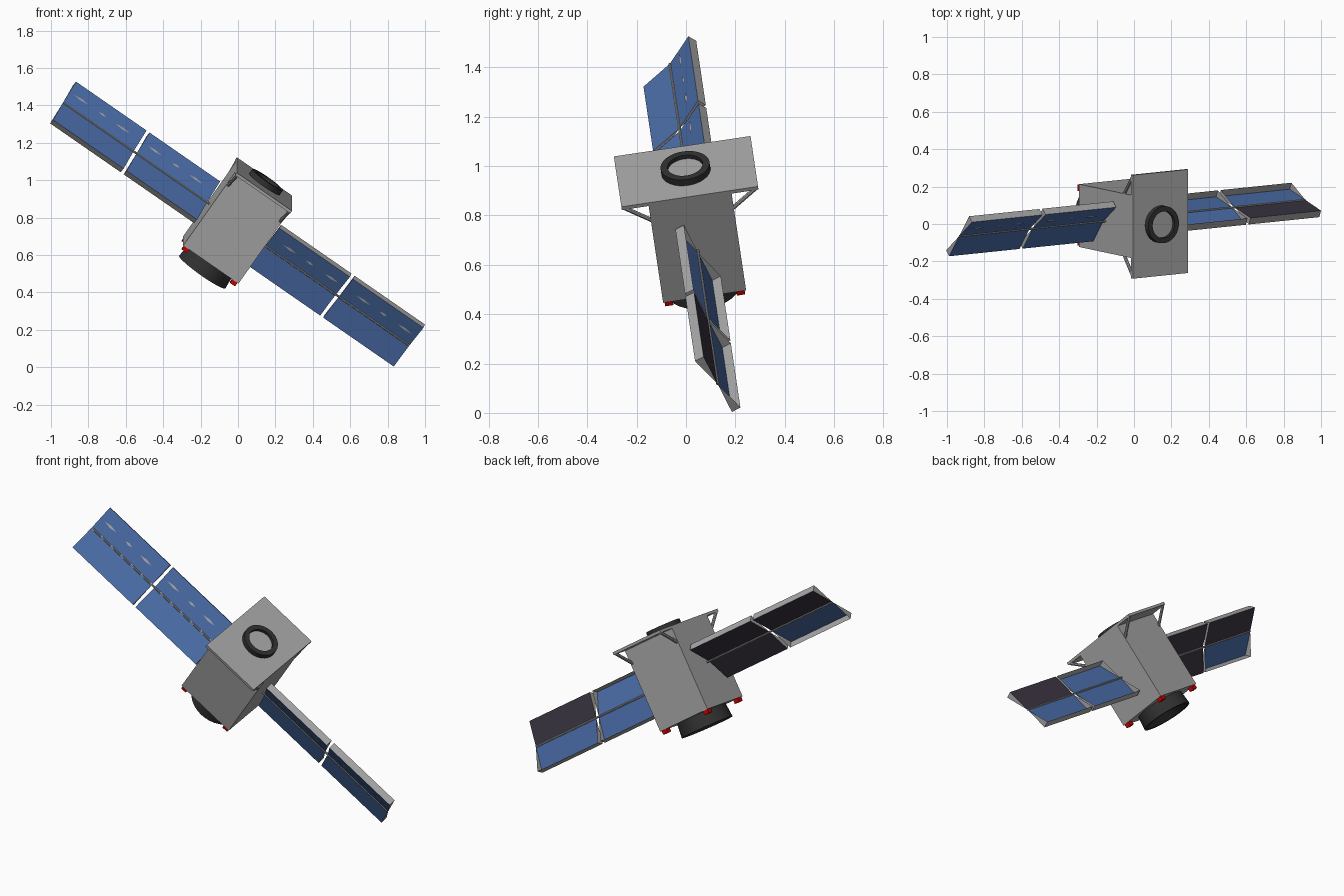
import bpy, bmesh, math
from mathutils import Matrix, Vector

if "Cube" in bpy.data.objects:
    bpy.data.objects.remove(bpy.data.objects["Cube"])

# Whole craft is built upright around its centre, then tilted
TILT = (Matrix.Translation((-0.002, 0.03, 0.776))
        @ Matrix.Rotation(math.radians(8.5), 4, 'X')
        @ Matrix.Rotation(math.radians(35), 4, 'Y'))


def material(name, rgb):
    m = bpy.data.materials.new(name)
    m.diffuse_color = (*rgb, 1)
    m.use_nodes = True
    m.node_tree.nodes["Principled BSDF"].inputs["Base Color"].default_value = m.diffuse_color
    return m


GRAY = material("hull gray", (0.38, 0.38, 0.38))
BLUE = material("cell blue", (0.07, 0.155, 0.40))
DARK = material("panel back dark", (0.045, 0.037, 0.055))
BLACK = material("nozzle black", (0.03, 0.03, 0.03))
RED = material("thruster red", (0.6, 0.0, 0.0))


def finish(name, bm, mats, smooth=False):
    me = bpy.data.meshes.new(name)
    bm.to_mesh(me)
    bm.free()
    for m in mats:
        me.materials.append(m)
    ob = bpy.data.objects.new(name, me)
    bpy.context.collection.objects.link(ob)
    ob.matrix_world = TILT
    if smooth:
        bpy.ops.object.select_all(action='DESELECT')
        ob.select_set(True)
        bpy.context.view_layer.objects.active = ob
        bpy.ops.object.shade_smooth_by_angle(angle=math.radians(35))
    return ob


def box(name, centre, size, mat):
    bm = bmesh.new()
    bmesh.ops.create_cube(bm, size=1, matrix=Matrix.Translation(centre) @ Matrix.Diagonal((*size, 1)))
    return finish(name, bm, [mat])


def rod(name, a, b, r, mat):
    a, b = Vector(a), Vector(b)
    rot = (b - a).to_track_quat('Z', 'Y').to_matrix().to_4x4()
    bm = bmesh.new()
    bmesh.ops.create_cone(bm, cap_ends=True, segments=8, radius1=r, radius2=r,
                          depth=(b - a).length, matrix=Matrix.Translation((a + b) / 2) @ rot)
    return finish(name, bm, [mat])


def lathe(name, profile, mat, n=32):
    bm = bmesh.new()
    rings = []
    for r, z in profile:
        rings.append([bm.verts.new((r * math.cos(2 * math.pi * i / n),
                                    r * math.sin(2 * math.pi * i / n), z)) for i in range(n)])
    for p, q in zip(rings, rings[1:]):
        for i in range(n):
            j = (i + 1) % n
            bm.faces.new((p[i], p[j], q[j], q[i]))
    for ring in (rings[0], rings[-1]):
        bm.faces.new(ring)
    bmesh.ops.recalc_face_normals(bm, faces=bm.faces)
    return finish(name, bm, [mat], True)


# Hull with thin top deck overhanging front and back
box("hull", (0, 0, 0), (0.36, 0.34, 0.50), GRAY)
for s, side in ((-1, "front"), (1, "back")):
    box(side + "_deck_flap", (0, s * 0.224, 0.242), (0.36, 0.112, 0.016), GRAY)
    for e in (-1, 1):
        rod(side + "_deck_strut", (e * 0.17, s * 0.268, 0.235), (e * 0.17, s * 0.165, 0.155), 0.009, GRAY)

# Docking ring on the top deck, engine nozzle below
lathe("docking_ring", [(0.10, 0.245), (0.10, 0.28), (0.072, 0.28), (0.072, 0.245)], BLACK)
lathe("docking_disc", [(0.073, 0.246), (0.073, 0.262)], GRAY)
lathe("engine_nozzle", [(0.145, -0.245), (0.152, -0.33), (0.135, -0.33), (0.07, -0.27)], BLACK)

# Corner thrusters
for x in (-1, 1):
    for y in (-1, 1):
        box("thruster", (x * 0.157, y * 0.147, -0.258), (0.034, 0.034, 0.03), RED)

HALF, THICK, SEG = 0.15, 0.02, 0.46


def wing(name, side, angle, w0, open_backs):
    """Two panels of bow-tie section; angle is the pitch of the upper half."""
    d = Vector((0, math.cos(angle), math.sin(angle)))       # towards upper edge
    n = Vector((0, -math.sin(angle), math.cos(angle)))      # towards the cells
    if n.y > 0:
        n = -n
    if d.y < 0:
        n = Vector((0, -abs(math.sin(angle)), -abs(math.cos(angle))))
    base = Vector((0, 0, w0))
    panels, marks = bmesh.new(), bmesh.new()

    def quad(bm, pts, idx, out):
        f = bm.faces.new([bm.verts.new(p) for p in pts])
        f.normal_update()
        if f.normal.dot(out) < 0:
            f.normal_flip()
        f.material_index = idx

    ux = Vector((side, 0, 0))
    for k, start in enumerate((0.195, 0.675)):
        for h in (-1, 1):
            pts = []
            for u in (start, start + SEG):
                o = base + ux * u
                pts.append((o, o + d * h * HALF + n * THICK, o + d * h * HALF - n * THICK))
            (c0, f0, b0), (c1, f1, b1) = pts
            quad(panels, (c0, f0, f1, c1), 0, n)             # cells
            if (k, h) not in open_backs:
                quad(panels, (c0, b0, b1, c1), 1, -n)        # back sheet
            quad(panels, (f0, b0, b1, f1), 2, d * h)         # rim
            quad(panels, (c0, f0, b0), 2, -ux)               # end gussets
            quad(panels, (c1, f1, b1), 2, ux)
        # broken pinstripe along the middle of the upper half
        for u, length in ((0.07, 0.09), (0.22, 0.05), (0.34, 0.09)):
            o = base + d * HALF * 0.5 + n * (THICK * 0.5 + 0.003)
            a, b = o + ux * (start + u), o + ux * (start + u + length)
            m = (a + b) / 2
            quad(marks, (a, m + d * 0.007, b, m - d * 0.007), 0, n)
    finish(name + "_panels", panels, [BLUE, DARK, GRAY])
    finish(name + "_pinstripe", marks, [GRAY])
    rod(name + "_spar", base + ux * 0.17, base + ux * 1.133, 0.006, GRAY)


# Wings are pitched in opposite directions; some back sheets are missing
wing("left_wing", -1, math.radians(45.5), -0.006, {(1, -1)})
wing("right_wing", 1, math.radians(113), -0.02, {(0, -1), (0, 1), (1, -1)})
